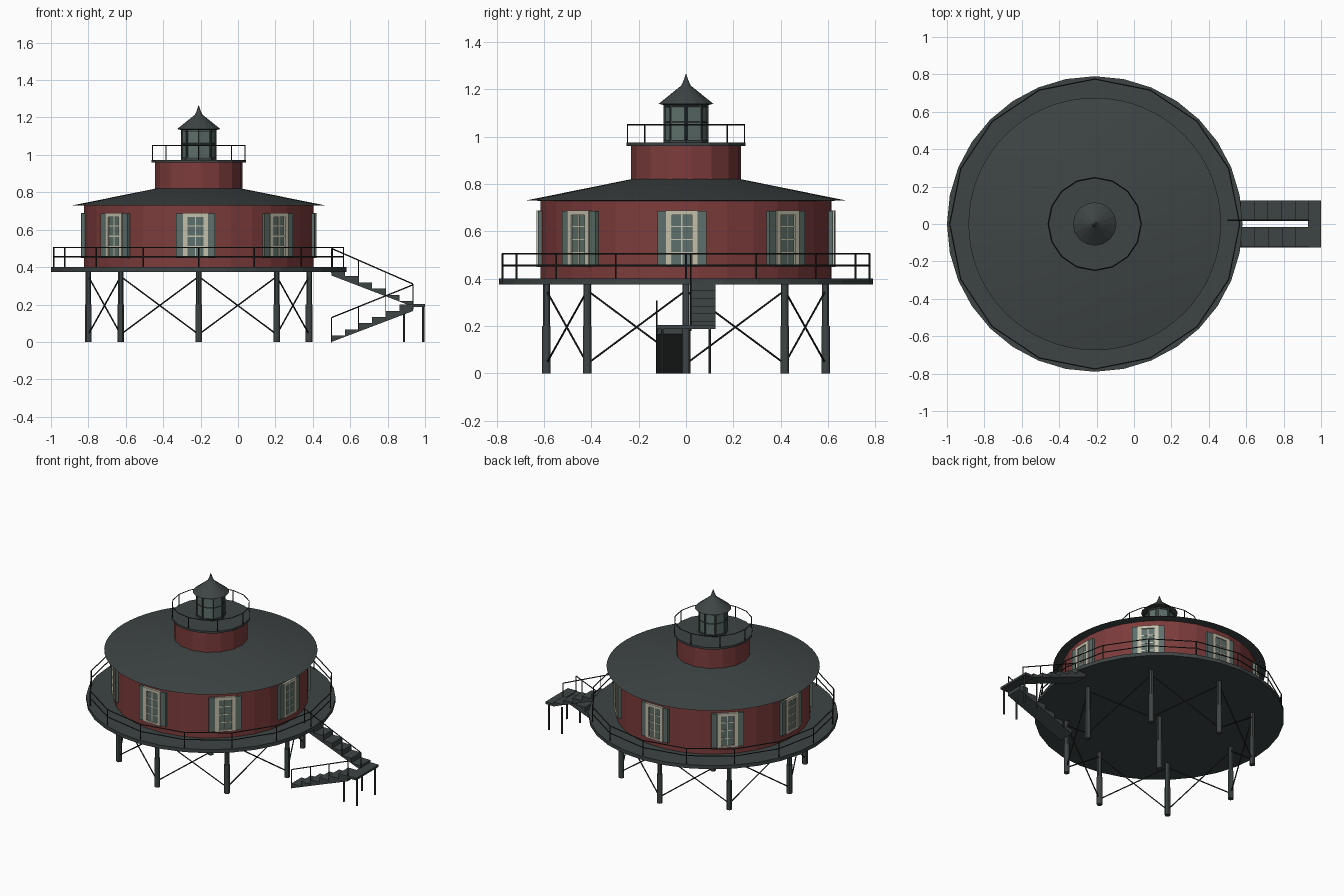
import bpy, bmesh, math
from mathutils import Matrix, Vector

if "Cube" in bpy.data.objects:
    bpy.data.objects.remove(bpy.data.objects["Cube"])

CX = -0.21  # axis of the round house


def material(name, rgb):
    m = bpy.data.materials.new(name)
    m.use_nodes = True
    m.diffuse_color = (*rgb, 1)
    m.node_tree.nodes["Principled BSDF"].inputs["Base Color"].default_value = (*rgb, 1)
    return m


RED = material("barn_red", (0.205, 0.045, 0.045))
SLATE = material("dark_slate", (0.048, 0.058, 0.058))
IRON = material("black_iron", (0.02, 0.025, 0.025))
CREAM = material("cream_trim", (0.55, 0.52, 0.41))
GREEN = material("grey_green", (0.11, 0.16, 0.145))


def finish(bm, name, mat, smooth=False):
    bmesh.ops.recalc_face_normals(bm, faces=bm.faces)
    mesh = bpy.data.meshes.new(name)
    bm.to_mesh(mesh)
    bm.free()
    ob = bpy.data.objects.new(name, mesh)
    mesh.materials.append(mat)
    bpy.context.collection.objects.link(ob)
    if smooth:
        bpy.ops.object.select_all(action="DESELECT")
        ob.select_set(True)
        bpy.context.view_layer.objects.active = ob
        bpy.ops.object.shade_smooth_by_angle(angle=math.radians(30))
    return ob


def ring_point(r, deg, z):
    a = math.radians(deg)
    return Vector((CX + r * math.cos(a), r * math.sin(a), z))


def revolve(name, mat, profile, sides, turn=0, smooth=False):
    """Closed solid from an (r, z) profile listed bottom to top."""
    bm = bmesh.new()
    rings = [[bm.verts.new(ring_point(r, turn + 360 * i / sides, z)) for i in range(sides)]
             for r, z in profile]
    for low, high in zip(rings, rings[1:]):
        for i in range(sides):
            j = (i + 1) % sides
            bm.faces.new((low[i], low[j], high[j], high[i]))
    bm.faces.new(rings[0])
    bm.faces.new(rings[-1])
    return finish(bm, name, mat, smooth)


def add_box(bm, low, high, matrix=Matrix()):
    low, high = Vector(low), Vector(high)
    size = Matrix.Diagonal((*(high - low), 1))
    bmesh.ops.create_cube(bm, size=1, matrix=matrix @ Matrix.Translation((low + high) / 2) @ size)


def add_rod(bm, a, b, r, sides=6, r2=None):
    d = Vector(b) - Vector(a)
    rot = d.to_track_quat("Z", "Y").to_matrix().to_4x4()
    bmesh.ops.create_cone(bm, cap_ends=True, segments=sides, radius1=r, radius2=r if r2 is None else r2,
                          depth=d.length, matrix=Matrix.Translation((Vector(a) + Vector(b)) / 2) @ rot)


def round_railing(name, r, z0, heights, posts, sides, thick):
    bm = bmesh.new()
    for i in range(posts):
        deg = 360 * i / posts
        add_rod(bm, ring_point(r, deg, z0), ring_point(r, deg, heights[-1]), thick)
    for z in heights:
        for i in range(sides):
            add_rod(bm, ring_point(r, 360 * i / sides, z), ring_point(r, 360 * (i + 1) / sides, z), thick)
    finish(bm, name, IRON)


# House, roofs and decks
revolve("deck", SLATE, [(0.79, 0.375), (0.79, 0.4)], 32)
revolve("house_wall", RED, [(0.617, 0.4), (0.617, 0.735)], 32, 5)
revolve("main_roof", SLATE, [(0.6, 0.728), (0.675, 0.73), (0.23, 0.82)], 64, smooth=True)
revolve("upper_wall", RED, [(0.234, 0.81), (0.234, 0.965)], 16, 5)
revolve("gallery_deck", SLATE, [(0.252, 0.96), (0.252, 0.974)], 16)
round_railing("deck_railing", 0.775, 0.4, (0.455, 0.505), 16, 16, 0.0035)
round_railing("gallery_railing", 0.247, 0.97, (1.05,), 8, 16, 0.003)

# Lantern room
revolve("lantern_glass", GREEN, [(0.089, 0.97), (0.089, 1.14)], 8)
revolve("lantern_sill", SLATE, [(0.096, 0.972), (0.096, 0.985)], 8)
revolve("lantern_cap", SLATE, [(0.09, 1.132), (0.116, 1.138), (0.02, 1.215), (0.011, 1.235), (0.001, 1.265)], 16)
bm = bmesh.new()
for i in range(8):
    add_rod(bm, ring_point(0.089, 45 * i, 0.97), ring_point(0.089, 45 * i, 1.14), 0.006)
    for z in (1.06, 1.125):
        add_rod(bm, ring_point(0.088, 45 * i, z), ring_point(0.088, 45 * i + 45, z), 0.004)
finish(bm, "lantern_mullions", SLATE)

# Eight shuttered windows, local x tangential and local y outward
frames, panes, shutters = bmesh.new(), bmesh.new(), bmesh.new()
for i in range(8):
    deg = 45 * i - 1.6
    m = Matrix.Translation((CX, 0, 0)) @ Matrix.Rotation(math.radians(deg - 90), 4, "Z")
    add_box(panes, (-0.055, 0.6, 0.455), (0.055, 0.621, 0.68), m)
    for s in (-1, 1):
        add_box(frames, (s * 0.054 - 0.012, 0.6, 0.448), (s * 0.054 + 0.012, 0.629, 0.688), m)
        add_box(shutters, (s * 0.085 - 0.019, 0.595, 0.45), (s * 0.085 + 0.019, 0.623, 0.686), m)
    for z, h in ((0.678, 0.01), (0.454, 0.006)):
        add_box(frames, (-0.066, 0.6, z - h), (0.066, 0.629, z + h), m)
    for z in (0.51, 0.565, 0.62):
        add_box(frames, (-0.05, 0.6, z - 0.003), (0.05, 0.624, z + 0.003), m)
    add_box(frames, (-0.003, 0.6, 0.455), (0.003, 0.624, 0.68), m)
finish(frames, "window_frames", CREAM)
finish(panes, "window_panes", GREEN)
finish(shutters, "window_shutters", GREEN)

# Piles with sleeves, and crossed braces between neighbours
piles, braces = bmesh.new(), bmesh.new()
feet = [(0.59, 45 * i) for i in range(8)] + [(0, 0)]
for r, deg in feet:
    add_rod(piles, ring_point(r, deg, 0), ring_point(r, deg, 0.2), 0.018, 12)
    add_rod(piles, ring_point(r, deg, 0.2), ring_point(r, deg, 0.38), 0.015, 12)
for i in range(8):
    for z1, z2 in ((0.04, 0.35), (0.35, 0.04)):
        add_rod(braces, ring_point(0.59, 45 * i, z1), ring_point(0.59, 45 * i + 45, z2), 0.004)
finish(piles, "piles", SLATE, True)
finish(braces, "cross_braces", IRON)

# Two stair flights meeting at a landing
X0, X1, STEPS = 0.5, 0.935, 6
RUN, RISE = (X1 - X0) / STEPS, 0.2 / STEPS


def flight(name, y0, y1, z_start, direction):
    """Sawtooth flight with a sloping underside; direction +1 climbs toward +x."""
    pts = []
    for k in range(STEPS):
        z = z_start + direction * RISE * k + (RISE if direction > 0 else 0)
        pts += [(X0 + RUN * k, z), (X0 + RUN * (k + 1), z)]
    drop = 0.03 if direction < 0 else 0.035
    pts += [(X1, pts[-1][1] - drop), (X0, max(pts[0][1] - drop, 0))]
    bm = bmesh.new()
    face = bm.faces.new([bm.verts.new((x, y0, z)) for x, z in pts])
    moved = bmesh.ops.extrude_face_region(bm, geom=[face])["geom"]
    bmesh.ops.translate(bm, vec=(0, y1 - y0, 0), verts=[v for v in moved if isinstance(v, bmesh.types.BMVert)])
    finish(bm, name, SLATE)


def stair_rail(name, y, z_start, z_end):
    bm = bmesh.new()
    low, high = Vector((X0, y, z_start)), Vector((X1, y, z_end))
    up = Vector((0, 0, 0.11))
    add_rod(bm, low + up, high + up, 0.0035)
    for k in range(4):
        p = low.lerp(high, k / 3)
        add_rod(bm, p - up * 0.2, p + up, 0.003)
    finish(bm, name, IRON)


flight("lower_flight", -0.125, -0.015, 0, 1)
flight("upper_flight", 0.018, 0.125, 0.385, -1)
stair_rail("lower_stair_rail", -0.123, 0.02, 0.195)
stair_rail("upper_stair_rail", 0.02, 0.39, 0.2)

bm = bmesh.new()
add_box(bm, (0.93, -0.125, 0.188), (1.0, 0.125, 0.203))
finish(bm, "landing", SLATE)
bm = bmesh.new()
for x, top in ((0.888, 0.185), (0.99, 0.19)):
    for y in (-0.1, 0.1):
        add_rod(bm, (x, y, 0), (x, y, top), 0.006, 8)
finish(bm, "landing_legs", SLATE)
